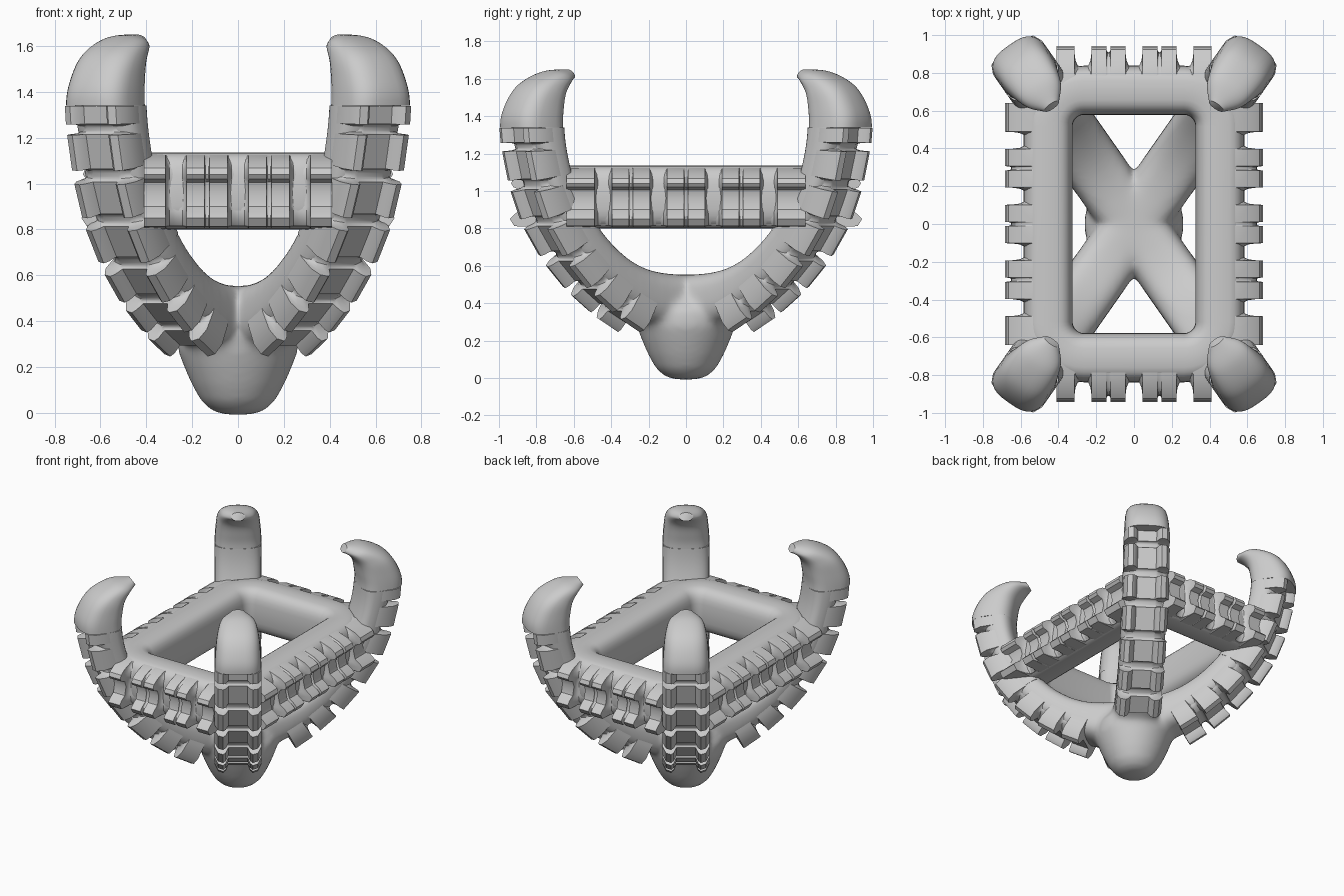
import bpy, bmesh
from math import sin, cos, pi, radians, copysign
from mathutils import Vector

if "Cube" in bpy.data.objects:
    bpy.data.objects.remove(bpy.data.objects["Cube"])

ANG = radians(35)
S, C = sin(ANG), cos(ANG)
CORNERS = [(1, 1), (-1, 1), (-1, -1), (1, -1)]

# Arm stations: inner radius, inner z, outer radius, outer z, half width
ST = [(-.05, .55, .05, .14, .158), (.20, .565, .36, .24, .158), (.38, .615, .57, .365, .158),
      (.54, .72, .77, .53, .158), (.68, .87, .945, .745, .158), (.785, 1.03, 1.05, .96, .158),
      (.84, 1.19, 1.11, 1.17, .158), (.86, 1.34, 1.155, 1.34, .158), (.85, 1.44, 1.13, 1.46, .152),
      (.83, 1.52, 1.05, 1.57, .14), (.785, 1.58, .91, 1.64, .11), (.745, 1.60, .775, 1.65, .045)]


def station(u):
    i = min(int(u), len(ST) - 2)
    f = u - i
    p = [ST[max(0, min(len(ST) - 1, i + k))] for k in (-1, 0, 1, 2)]
    v = [.5 * (2 * b + (c - a) * f + (2 * a - 5 * b + 4 * c - d) * f * f
               + (3 * b - a - 3 * c + d) * f ** 3) for a, b, c, d in zip(*p)]
    return Vector(v[0:2]), Vector(v[2:4]), v[4]


def place(r, t, z, sx, sy):
    return Vector((sx * (r * S + t * C), sy * (r * C - t * S), z))


def oval(n, e):
    out = []
    for k in range(n):
        a = 2 * pi * k / n
        c, s = cos(a), sin(a)
        out.append((copysign(abs(c) ** (2 / e), c), copysign(abs(s) ** (2 / e), s)))
    return out


def loft(bm, rings, loop=False):
    vs = [[bm.verts.new(p) for p in r] for r in rings]
    n = len(vs[0])
    for i in range(len(vs) if loop else len(vs) - 1):
        a, b = vs[i], vs[(i + 1) % len(vs)]
        for k in range(n):
            bm.faces.new((a[k], a[(k + 1) % n], b[(k + 1) % n], b[k]))
    if not loop:
        bm.faces.new(vs[0])
        bm.faces.new(vs[-1])


def finish(bm, name, angle=40):
    bmesh.ops.recalc_face_normals(bm, faces=bm.faces)
    me = bpy.data.meshes.new(name)
    bm.to_mesh(me)
    bm.free()
    ob = bpy.data.objects.new(name, me)
    bpy.context.collection.objects.link(ob)
    bpy.ops.object.select_all(action='DESELECT')
    ob.select_set(True)
    bpy.context.view_layer.objects.active = ob
    bpy.ops.object.shade_smooth_by_angle(angle=radians(angle))
    return ob


def arm_ring(u, sx, sy, recess, e):
    pin, pout, w = station(u)
    d = pout - pin
    pout = pout - d.normalized() * recess
    mid, half = (pin + pout) / 2, (pout - pin) / 2
    return [place(mid.x + half.x * a, w * b, mid.y + half.y * a, sx, sy) for a, b in oval(32, e)]


# Blended core: lower arms melting into the rounded foot
bm = bmesh.new()
for sx, sy in CORNERS:
    loft(bm, [arm_ring(4.3 * k / 24, sx, sy, .08, 3) for k in range(25)])
foot = [(.05, -.008), (.11, .006), (.16, .05), (.20, .12), (.235, .20), (.265, .28),
        (.26, .36), (.20, .44), (.10, .50)]
loft(bm, [[Vector((r * cos(2 * pi * k / 40), r * sin(2 * pi * k / 40), z)) for k in range(40)]
          for r, z in foot])
core = finish(bm, "lower_arms_and_foot")
m = core.modifiers.new("blend", 'REMESH')
m.mode = 'VOXEL'
m.voxel_size = .017
m.use_smooth_shade = True
m = core.modifiers.new("soften", 'SMOOTH')
m.factor = .5
m.iterations = 16

# Upper arms running into hooked claw tips, with a step where the tread ends
bm = bmesh.new()
for sx, sy in CORNERS:
    rings = [arm_ring(3.6 + 3.4 * k / 16, sx, sy, .08, 3) for k in range(17)]
    rings += [arm_ring(7 + 4 * k / 24, sx, sy, 0, 3 - .9 * k / 24) for k in range(25)]
    loft(bm, rings)
finish(bm, "upper_arms_and_claws", 50)

# A tread is one strip whose section sinks into rounded notches along its length
CUT = (-1, -.97, -.85, -.6, -.25, .25, .6, .85, .97, 1)


def tread_stops(start, end, notches):
    stops = [(start, 0)]
    for centre, half, depth in notches:
        stops += [(centre + half * x, depth * (1 - x ** 4) ** .5) for x in CUT]
    return stops + [(end, 0)]


def blend(full, low, f):
    return [(a + (c - a) * f, b + (d - b) * f) for (a, b), (c, d) in zip(full, low)]


# Tread down the outside of each arm: two lug rows beside a channel
FULL = [(.145, -.22), (.158, -.15), (.158, -.06), (.135, -.012), (.10, 0), (.082, -.015), (.065, -.055)]
LOW = [(.14, -.22), (.14, -.15), (.128, -.11), (.115, -.095), (.095, -.085), (.08, -.075), (.065, -.07)]
FULL += [(-t, d) for t, d in reversed(FULL)]
LOW += [(-t, d) for t, d in reversed(LOW)]
bm = bmesh.new()
cuts = [(1.76, .14, 1), (2.6, .13, 1), (3.45, .13, 1), (4.35, .13, 1), (5.3, .14, 1), (6.35, .13, 1)]
for sx, sy in CORNERS:
    rings = []
    for u, f in tread_stops(1.05, 6.98, cuts):
        pin, pout, w = station(u)
        n = (pout - pin).normalized()
        pout = pout - n * .02 * max(0, u - 6)
        rings.append([place(pout.x + n.x * d, t, pout.y + n.y * d, sx, sy)
                      for t, d in blend(FULL, LOW, f)])
    loft(bm, rings)
finish(bm, "arm_tread", 35)

# Rectangular ring with a rounded section
bm = bmesh.new()
rings, R = [], .19
for i, (sx, sy) in enumerate(CORNERS):
    for k in range(9):
        a = pi / 4 + i * pi / 2 + (k / 8 - .5) * pi / 2
        n = Vector((cos(a), sin(a), 0))
        base = Vector((sx * (.455 - R), sy * (.708 - R), .968)) + n * R
        rings.append([base + n * .13 * p + Vector((0, 0, .168 * q)) for p, q in oval(28, 3.2)])
loft(bm, rings, True)
finish(bm, "ring_frame", 50)

# Ring tread: upper and lower lug rows beside a channel, deep notches and thin slits
FULL = [(-.11, 1.133), (-.03, 1.122), (.05, 1.095), (.092, 1.068), (.103, 1.04), (.09, 1.02), (.05, 1.005),
        (.035, .96), (.05, .90), (.09, .872), (.11, .85), (.085, .812), (-.11, .804)]
LOW = [(-.11, 1.133), (-.05, 1.12), (-.02, 1.09), (-.005, 1.06), (0, 1.04), (0, 1.02), (0, 1.01),
       (0, .96), (0, .90), (0, .88), (-.005, .845), (-.03, .815), (-.11, .804)]
bm = bmesh.new()
for along_x, end, step, n in ((True, .41, .27, 3), (False, .64, .295, 4)):
    cuts = []
    for k in range(n):
        c = (k - (n - 1) / 2) * step
        cuts.append((c, .046, 1))
        if k < n - 1:
            cuts.append((c + step / 2, .011, .28))
    for sign in (1, -1):
        rings = []
        for p, f in tread_stops(-end, end, cuts):
            sec = blend(FULL, LOW, f)
            if along_x:
                rings.append([Vector((p, sign * (.832 + d), z)) for d, z in sec])
            else:
                rings.append([Vector((sign * (.573 + d), p, z)) for d, z in sec])
        loft(bm, rings)
finish(bm, "ring_tread", 35)
